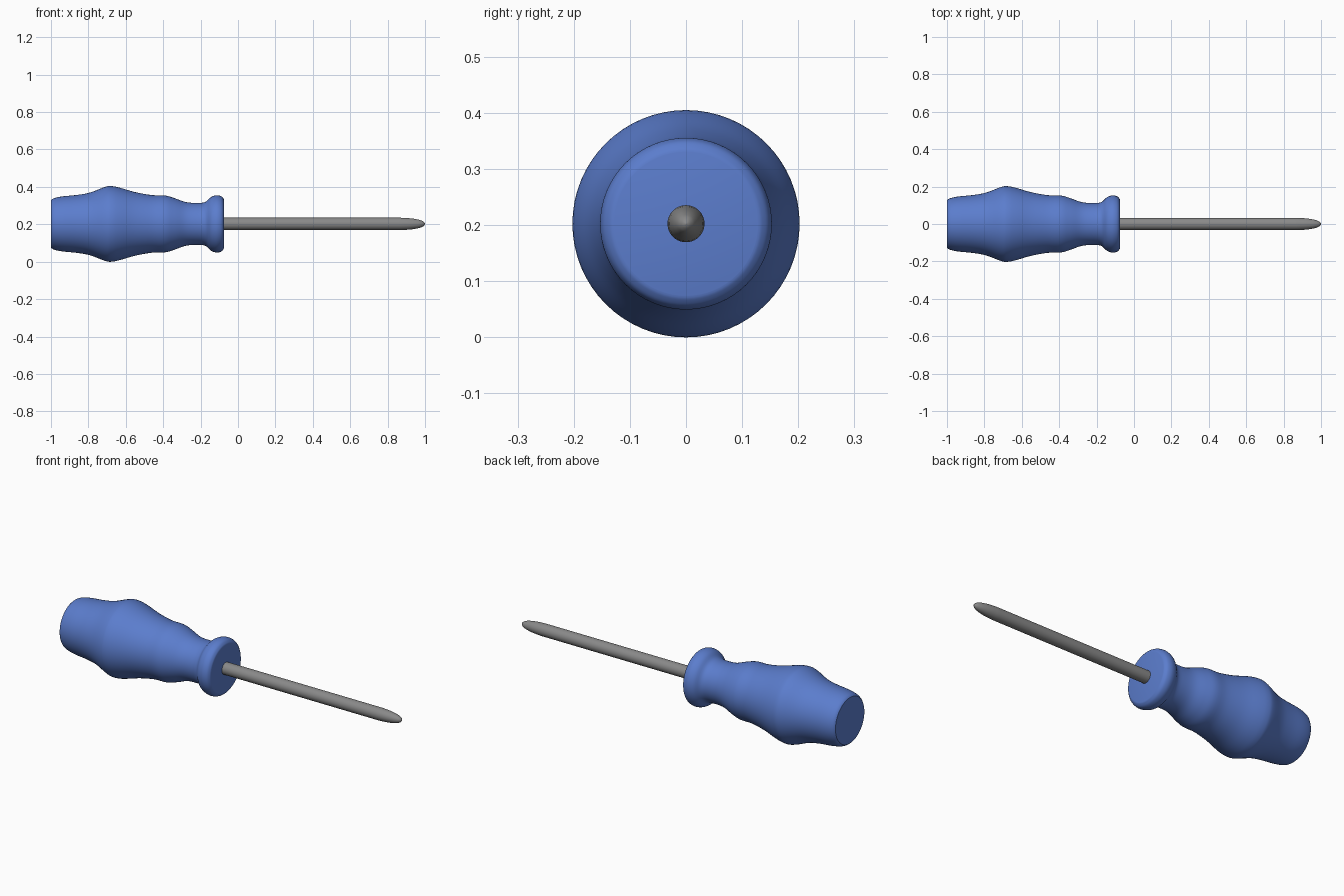
import bpy, bmesh, math
from mathutils import Vector

if "Cube" in bpy.data.objects:
    bpy.data.objects.remove(bpy.data.objects["Cube"])

AXIS_Z = 0.202
SEGMENTS = 64


def material(name, rgb):
    m = bpy.data.materials.new(name)
    m.diffuse_color = (*rgb, 1)
    m.use_nodes = True
    m.node_tree.nodes["Principled BSDF"].inputs["Base Color"].default_value = m.diffuse_color
    return m


def smooth_profile(pts, steps=4):
    """Catmull-Rom curve through (x, radius) points."""
    p = [Vector(q) for q in pts]
    p = [p[0]] + p + [p[-1]]
    out = []
    for a, b, c, d in zip(p, p[1:], p[2:], p[3:]):
        for i in range(steps):
            t = i / steps
            out.append(0.5 * (2 * b + (c - a) * t + (2 * a - 5 * b + 4 * c - d) * t * t
                              + (3 * b - a - 3 * c + d) * t ** 3))
    return out + [p[-1]]


def turned(name, profile, mat):
    """Lathe a profile around the tool's long axis, with flat end caps."""
    bm = bmesh.new()
    rings = []
    for x, r in profile:
        rings.append([bm.verts.new((x, r * math.cos(2 * math.pi * k / SEGMENTS),
                                    AXIS_Z + r * math.sin(2 * math.pi * k / SEGMENTS)))
                      for k in range(SEGMENTS)])
    for a, b in zip(rings, rings[1:]):
        for k in range(SEGMENTS):
            n = (k + 1) % SEGMENTS
            bm.faces.new((a[k], a[n], b[n], b[k]))
    bm.faces.new(rings[0])
    bm.faces.new(rings[-1])
    bmesh.ops.recalc_face_normals(bm, faces=bm.faces)
    me = bpy.data.meshes.new(name)
    bm.to_mesh(me)
    bm.free()
    me.materials.append(mat)
    ob = bpy.data.objects.new(name, me)
    bpy.context.collection.objects.link(ob)
    bpy.ops.object.select_all(action='DESELECT')
    ob.select_set(True)
    bpy.context.view_layer.objects.active = ob
    bpy.ops.object.shade_smooth_by_angle(angle=math.radians(35))


blue = material("blue plastic", (0.105, 0.205, 0.61))
grey = material("grey steel", (0.25, 0.25, 0.25))

# Handle: bulbous grip, narrow neck and collar
handle = [(-1, 0.126), (-0.985, 0.137), (-0.94, 0.147), (-0.86, 0.155), (-0.79, 0.168),
          (-0.71, 0.198), (-0.675, 0.202), (-0.63, 0.193), (-0.55, 0.170), (-0.46, 0.154),
          (-0.39, 0.152), (-0.34, 0.138), (-0.28, 0.117), (-0.22, 0.112), (-0.175, 0.117),
          (-0.145, 0.143), (-0.115, 0.153), (-0.09, 0.148), (-0.078, 0.136), (-0.075, 0.128)]
turned("handle", smooth_profile(handle), blue)

# Shaft: plain rod ending in a rounded point
turned("shaft", [(-0.12, 0.033), (0.86, 0.033)]
       + smooth_profile([(0.87, 0.033), (0.92, 0.030), (0.96, 0.024), (0.985, 0.016),
                         (0.996, 0.008), (1.0, 0.001)]), grey)
